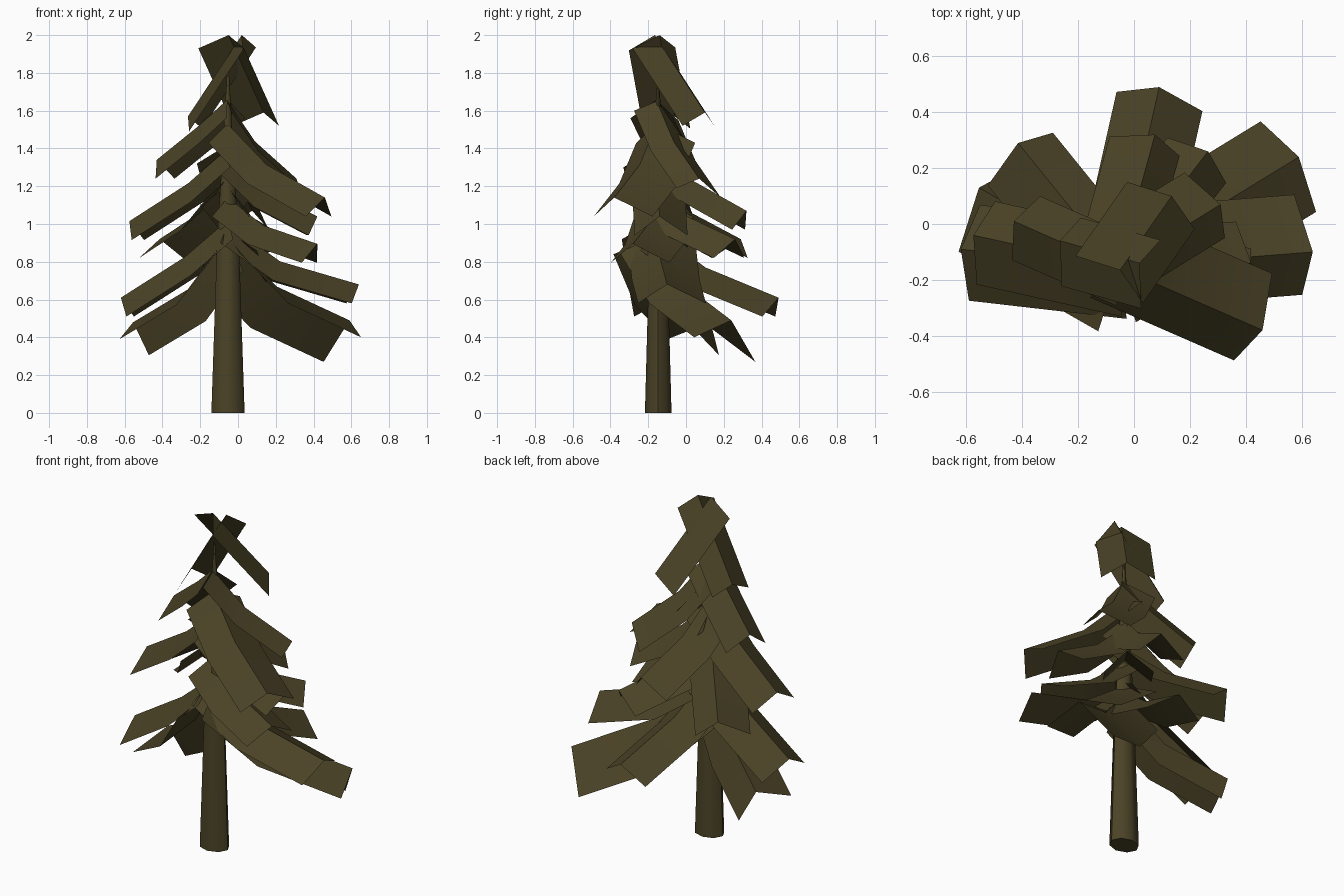
import bpy, bmesh, math
from mathutils import Vector

if "Cube" in bpy.data.objects:
    bpy.data.objects.remove(bpy.data.objects["Cube"])

bark = bpy.data.materials.new("dark_olive_brown")
bark.diffuse_color = (0.07, 0.056, 0.02, 1)
bark.use_nodes = True
bark.node_tree.nodes["Principled BSDF"].inputs["Base Color"].default_value = bark.diffuse_color


def loft(name, sections, closed=False, angle=35):
    bm = bmesh.new()
    rows = [[bm.verts.new(p) for p in s] for s in sections]
    n = len(rows[0])
    for a, b in zip(rows, rows[1:]):
        for i in range(n if closed else n - 1):
            j = (i + 1) % n
            bm.faces.new((a[i], a[j], b[j], b[i]))
    if closed:
        bm.faces.new(rows[0])
        bm.faces.new(rows[-1])
    bmesh.ops.recalc_face_normals(bm, faces=bm.faces)
    me = bpy.data.meshes.new(name)
    bm.to_mesh(me)
    bm.free()
    me.materials.append(bark)
    ob = bpy.data.objects.new(name, me)
    bpy.context.collection.objects.link(ob)
    bpy.ops.object.select_all(action='DESELECT')
    bpy.context.view_layer.objects.active = ob
    ob.select_set(True)
    bpy.ops.object.shade_smooth_by_angle(angle=math.radians(angle))


# trunk: tapered, slightly flattened, low-poly
def ring(r, z):
    return [(-0.053 + r * math.cos(k * math.pi / 4), -0.147 + 0.8 * r * math.sin(k * math.pi / 4), z)
            for k in range(8)]


loft("trunk", [ring(0.088, 0), ring(0.058, 0.9), ring(0.004, 1.82)], True, 50)


# branch: drooping folded strip, ridge in the middle, two sides hanging down
def branch(name, z0, tip, left, right, root=(-0.055, -0.155), drop=(0.1, 0.1), sag=0.05):
    start, end = Vector((*root, z0)), Vector(tip)
    out = Vector((end.x - start.x, end.y - start.y, 0)).normalized()
    side = Vector((-out.y, out.x, 0))
    dl = side * left - out * 0.05 - Vector((0, 0, drop[0]))
    dr = -side * right - out * 0.05 - Vector((0, 0, drop[1]))
    mid = start.lerp(end, 0.4) - Vector((0, 0, sag))
    loft(name + "_branch", [[p + dl, p, p + dr] for p in (start, mid, end)])


# lowest tier, two branches rolled to one side
branch("low_back_right", 0.94, (0.59, 0.24, 0.49), 0.18, 0.2, drop=(0.22, 0.09), sag=0.09)
branch("low_back_left", 0.93, (-0.555, 0.13, 0.48), 0.235, 0.08, drop=(0.09, 0.175), sag=0.09)
# tiers from bottom to top: root height, ridge tip, left and right width
branch("low_right", 1.0, (0.64, -0.10, 0.68), 0.21, 0.15, sag=0.07)
branch("low_back", 0.96, (0.09, 0.49, 0.61), 0.145, 0.17)
branch("low_left", 1.02, (-0.62, -0.09, 0.61), 0.18, 0.165, sag=0.03)
branch("mid_front_right", 1.14, (0.42, -0.28, 0.895), 0.185, 0.135)
branch("mid_back_right", 1.2, (0.265, 0.26, 0.92), 0.145, 0.12)
branch("mid_back_left", 1.24, (-0.415, 0.29, 0.92), 0.18, 0.12)
branch("mid_left", 1.4, (-0.575, -0.04, 1.015), 0.17, 0.135, sag=0.03)
branch("mid_right", 1.37, (0.42, -0.14, 1.04), 0.15, 0.13)
branch("upper_front_right", 1.53, (0.46, -0.38, 1.14), 0.2, 0.14, sag=0.06)
branch("upper_back", 1.42, (0.075, 0.32, 1.07), 0.155, 0.105)
branch("upper_left", 1.66, (-0.43, 0.01, 1.34), 0.13, 0.12, sag=0.01)
branch("upper_right", 1.65, (0.31, 0.07, 1.24), 0.165, 0.11, drop=(0.1, 0.05))
# two crossing branches at the tree top
branch("top_right", 2.0, (0.135, 0.10, 1.59), 0.16, 0.135, (-0.05, -0.165), (0.07, 0.07), 0)
branch("top_left", 2.0, (-0.265, -0.06, 1.57), 0.155, 0.1, (0.02, -0.14), (0.08, 0.065), 0)
